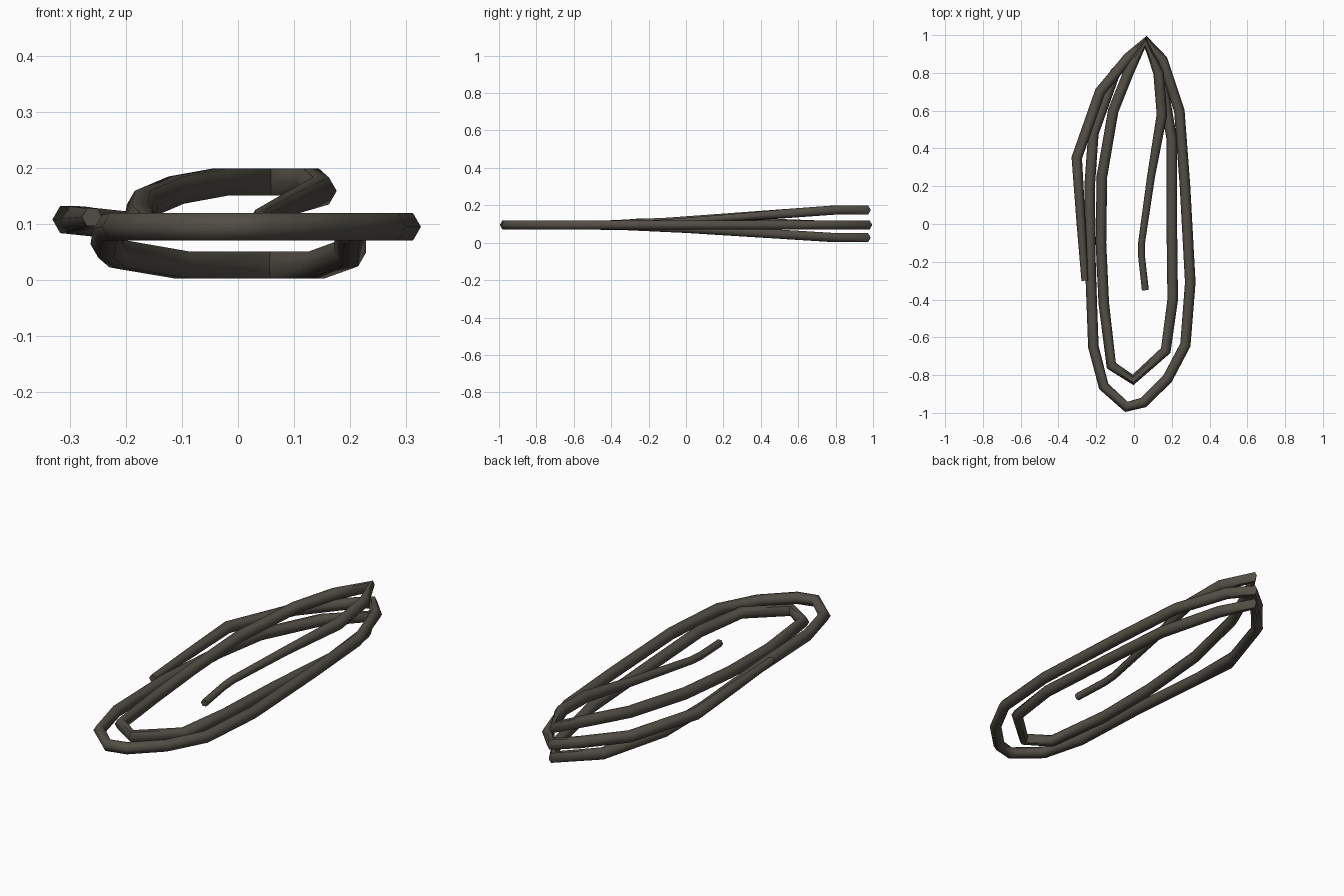
import bpy

# Wire path seen from above, one list per turn, with its lift at the back (+y) end
turns = [
    (0.0, [(-0.26, -0.30), (-0.28, 0.0), (-0.303, 0.35), (-0.18, 0.70), (-0.03, 0.88),
           (0.065, 0.968), (0.15, 0.87), (0.24, 0.60), (0.27, 0.20), (0.298, -0.31), (0.272, -0.64),
           (0.177, -0.82), (0.05, -0.945), (-0.04, -0.968), (-0.16, -0.86),
           (-0.215, -0.65)]),
    (-0.068, [(-0.23, -0.25), (-0.235, 0.20), (-0.215, 0.48), (-0.10, 0.80), (0.06, 0.96),
              (0.14, 0.80), (0.20, 0.45), (0.20, 0.0), (0.205, -0.40), (0.168, -0.67),
              (-0.005, -0.825)]),
    (0.08, [(-0.12, -0.75), (-0.16, -0.42), (-0.175, -0.10), (-0.17, 0.25), (-0.11, 0.60), (-0.03, 0.80),
            (0.06, 0.96), (0.13, 0.80), (0.148, 0.58), (0.09, 0.25), (0.04, -0.10),
            (0.04, -0.17), (0.06, -0.35)]),
]

# The turns lie together at the front and fan apart towards the back
path = []
for lift, pts in turns:
    for x, y in pts:
        t = min(max((y + 0.3) / 1.1, 0.0), 1.0)
        path.append((x, y, 0.095 + lift * t))
path[0] = (-0.26, -0.30, 0.112)
path[1] = (-0.28, 0.0, 0.11)
path[2] = (-0.303, 0.35, 0.108)

# Six-sided bent wire
cu = bpy.data.curves.new("bent_wire", 'CURVE')
cu.dimensions = '3D'
cu.twist_mode = 'Z_UP'
cu.bevel_depth = 0.028
cu.bevel_resolution = 1
cu.use_fill_caps = True
sp = cu.splines.new('POLY')
sp.points.add(len(path) - 1)
for p, co in zip(sp.points, path):
    p.co = (*co, 1)
for i, r in ((0, 0.65), (1, 0.85), (-1, 0.65), (-2, 0.65), (-3, 0.65), (-4, 0.75)):
    sp.points[i].radius = r

wire = bpy.data.objects.new("bent_wire", cu)
bpy.context.collection.objects.link(wire)
mat = bpy.data.materials.new("dark grey brown metal")
mat.diffuse_color = (0.085, 0.077, 0.06, 1)
cu.materials.append(mat)

# Turn into a mesh with soft sides and crisp ends
bpy.context.view_layer.objects.active = wire
wire.select_set(True)
bpy.ops.object.convert(target='MESH')
bpy.ops.object.shade_smooth_by_angle(angle=1.1)
